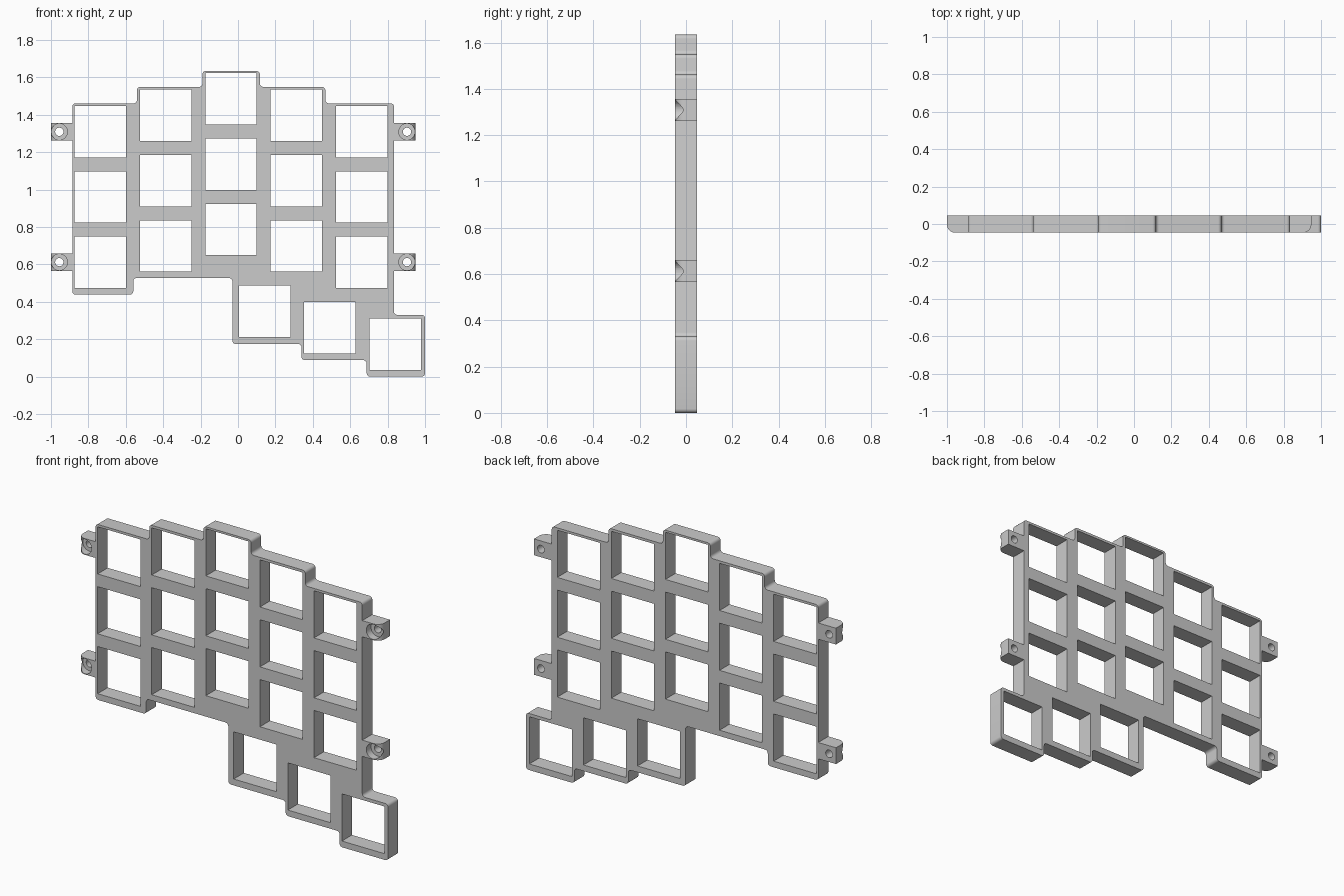
import bpy, bmesh, math
from mathutils import Vector

if "Cube" in bpy.data.objects:
    bpy.data.objects.remove(bpy.data.objects["Cube"])

HALF = 0.0465      # half plate thickness
WIN = 0.275        # switch window size
PITCH = 0.349


def finish(bm, name):
    bmesh.ops.recalc_face_normals(bm, faces=bm.faces)
    me = bpy.data.meshes.new(name)
    bm.to_mesh(me)
    bm.free()
    ob = bpy.data.objects.new(name, me)
    bpy.context.collection.objects.link(ob)
    return ob


def smooth(ob):
    bpy.ops.object.select_all(action='DESELECT')
    bpy.context.view_layer.objects.active = ob
    ob.select_set(True)
    bpy.ops.object.shade_smooth_by_angle(angle=math.radians(30))


def fillet(pts, r, n=5):
    """Round every right-angle corner of a closed outline."""
    out = []
    for i, p in enumerate(pts):
        p = Vector(p)
        d1 = (Vector(pts[i - 1]) - p).normalized()
        d2 = (Vector(pts[(i + 1) % len(pts)]) - p).normalized()
        c = p + r * (d1 + d2)
        for k in range(n + 1):
            t = math.pi / 2 * k / n
            out.append(c - r * (math.cos(t) * d2 + math.sin(t) * d1))
    return out


def extrude_all(bm, vec):
    res = bmesh.ops.extrude_face_region(bm, geom=bm.faces[:])
    verts = [g for g in res['geom'] if isinstance(g, bmesh.types.BMVert)]
    bmesh.ops.translate(bm, verts=verts, vec=vec)


# Key plate: stepped outline with rounded corners
outline = [(-0.886, 0.438), (-0.886, 1.461), (-0.54, 1.461), (-0.54, 1.549),
           (-0.19, 1.549), (-0.19, 1.634), (0.117, 1.634), (0.117, 1.549),
           (0.467, 1.549), (0.467, 1.461), (0.834, 1.461), (0.834, 0.33),
           (1.0, 0.33), (1.0, 0.0), (0.688, 0.0), (0.688, 0.088),
           (0.34, 0.088), (0.34, 0.174), (-0.03, 0.174), (-0.03, 0.527),
           (-0.56, 0.527), (-0.56, 0.438)]

# Window lower-left corners: five staggered columns plus thumb cluster
windows = [(-0.873 + c * PITCH, low + r * PITCH)
           for c, low in enumerate((0.474, 0.561, 0.649, 0.561, 0.474))
           for r in range(3)]
windows += [(0.005 + i * PITCH, 0.211 - i * 0.0875) for i in range(3)]

loops = [fillet(outline, 0.018)]
for x, z in windows:
    loops.append([(x, z), (x + WIN, z), (x + WIN, z + WIN), (x, z + WIN)])

bm = bmesh.new()
for loop in loops:
    vs = [bm.verts.new((p[0], -HALF, p[1])) for p in loop]
    for i, v in enumerate(vs):
        bm.edges.new((vs[i - 1], v))
bmesh.ops.triangle_fill(bm, use_beauty=True, use_dissolve=False, edges=bm.edges[:])
extrude_all(bm, (0, 2 * HALF, 0))
smooth(finish(bm, "key_plate"))


# Screw tabs: rounded front end, counterbore and through hole
def cylinder(name, x, z, r, y0, y1):
    bm = bmesh.new()
    ring = [bm.verts.new((x + r * math.cos(a), y0, z + r * math.sin(a)))
            for a in (2 * math.pi * k / 40 for k in range(40))]
    bm.faces.new(ring)
    extrude_all(bm, (0, y1 - y0, 0))
    ob = finish(bm, name)
    ob.hide_render = True
    return ob


def screw_tab(name, x, z, side, root):
    R, h, floor = 0.0445, 0.0475, -0.003
    prof = [(root, HALF), (x + side * R, HALF)]
    for k in range(11):
        t = math.pi / 2 * k / 10
        prof.append((x + side * R * math.cos(t), floor - (HALF + floor) * math.sin(t)))
    prof.append((root, -HALF))
    bm = bmesh.new()
    bm.faces.new([bm.verts.new((px, py, z - h)) for px, py in prof])
    extrude_all(bm, (0, 0, 2 * h))
    tab = finish(bm, name)
    cutters = [cylinder("counterbore_cutter", x, z, 0.0435, -0.1, floor),
               cylinder("hole_cutter", x, z, 0.022, -0.11, 0.1)]
    for cut in cutters:
        mod = tab.modifiers.new("cut", 'BOOLEAN')
        mod.operation = 'DIFFERENCE'
        mod.solver = 'EXACT'
        mod.object = cut
    smooth(tab)
    bpy.ops.object.convert(target='MESH')
    for cut in cutters:
        bpy.data.objects.remove(cut)
    smooth(tab)


for row, z in (("lower", 0.612), ("upper", 1.309)):
    screw_tab(f"screw_tab_left_{row}", -0.9555, z, -1, -0.88)
    screw_tab(f"screw_tab_right_{row}", 0.9035, z, 1, 0.828)
